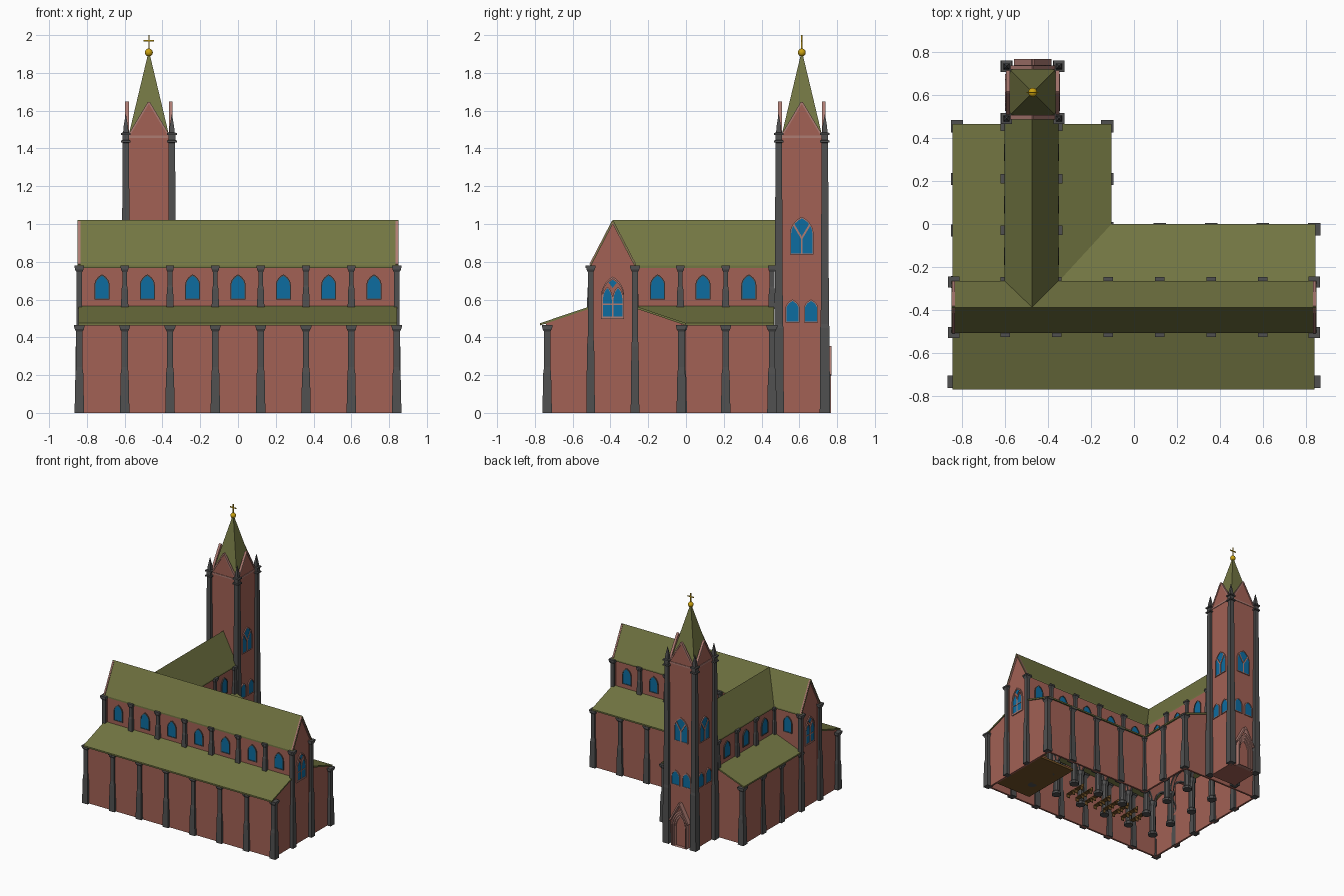
import bpy, bmesh, math
from mathutils import Vector

if "Cube" in bpy.data.objects:
    bpy.data.objects.remove(bpy.data.objects["Cube"])

COL = {"brick": (.36, .12, .09), "roof": (.17, .18, .055), "stone": (.08, .08, .08),
       "glass": (.004, .15, .35), "trim": (.42, .20, .17), "gold": (.6, .36, .005),
       "wood": (.17, .085, .02)}
MATS = {}
for k, c in COL.items():
    MATS[k] = bpy.data.materials.new(k)
    MATS[k].diffuse_color = (*c, 1)
parts = {}


def add(name, mat, verts, faces):
    v, f, _ = parts.setdefault(name, ([], [], mat))
    b = len(v)
    v.extend(verts)
    f.extend([[i + b for i in q] for q in faces])


def extrude(name, mat, polys, vec):
    """Solid from connected polygons pushed along vec."""
    verts, ids, faces, edges = [], {}, [], {}
    for p in polys:
        q = []
        for c in p:
            key = tuple(round(a, 5) for a in c)
            if key not in ids:
                ids[key] = len(verts)
                verts.append(Vector(c))
            q.append(ids[key])
        faces.append(q)
        for a, b in zip(q, q[1:] + q[:1]):
            edges.setdefault(frozenset((a, b)), []).append((a, b))
    n = len(verts)
    verts += [v + Vector(vec) for v in verts]
    faces += [[i + n for i in reversed(q)] for q in faces]
    faces += [[e[0][1], e[0][0], e[0][0] + n, e[0][1] + n] for e in edges.values() if len(e) == 1]
    add(name, mat, verts, faces)


def plate(name, mat, polys, o, t, d0, d1):
    """Upright (u, z) polygons at o; t = 0 front, 90 right, 180 back, 270 left."""
    t = math.radians(t)
    u, n = Vector((math.cos(t), math.sin(t), 0)), Vector((math.sin(t), -math.cos(t), 0))
    o = Vector((o[0], o[1], 0))
    extrude(name, mat, [[o + u * a + n * d0 + Vector((0, 0, z)) for a, z in p] for p in polys], n * (d1 - d0))


def loft(name, mat, x, y, prof, n=4):
    k = 1 / math.cos(math.pi / n)
    v = [(x + r * k * math.cos((i + .5) * math.tau / n), y + r * k * math.sin((i + .5) * math.tau / n), z)
         for z, r in prof for i in range(n)]
    f = [[j * n + i, j * n + (i + 1) % n, (j + 1) * n + (i + 1) % n, (j + 1) * n + i]
         for j in range(len(prof) - 1) for i in range(n)]
    add(name, mat, v, f + [list(range(n)), list(range(len(v) - n, len(v)))])


def box(name, mat, x0, x1, y0, y1, z0, z1):
    extrude(name, mat, [[(x0, y0, z0), (x1, y0, z0), (x1, y1, z0), (x0, y1, z0)]], (0, 0, z1 - z0))


def arch(w, z0, zs, zt, n=5, u=0):
    r = [(-w / 2 + w * math.cos(a), zs + (zt - zs) * math.sin(a) / math.sin(math.pi / 3))
         for a in (math.pi / 3 * i / n for i in range(n + 1))]
    pts = [(-w / 2, z0), (w / 2, z0)] + r + [(-a, z) for a, z in reversed(r[:-1])]
    return [(a + u, z) for a, z in pts]


def ring(outer, inner):
    m = len(outer)
    return [[outer[i], outer[(i + 1) % m], inner[(i + 1) % m], inner[i]] for i in range(m)]


def bar(a, b, w):
    d = (Vector(b) - Vector(a)).normalized() * w / 2
    n = Vector((-d.y, d.x))
    return [[tuple(Vector(a) + n), tuple(Vector(a) - n), tuple(Vector(b) - n), tuple(Vector(b) + n)]]


def lancet(o, t, w, z0, zs, zt, u=0, frame="stone"):
    plate("window_panes", "glass", [arch(w, z0, zs, zt, u=u)], o, t, -.004, .004)
    plate("window_frames_" + frame, frame, ring(arch(w + .012, z0 - .006, zs, zt + .008, u=u),
          arch(w, z0, zs, zt, u=u)), o, t, -.004, .008)


def pilaster(x, y, z0, z1, r=.022):
    h = z1 - z0
    loft("pilasters", "stone", x, y, [(z0, r * 1.15), (z0 + h * .45, r * .95), (z0 + h * .52, r * .75),
         (z1 - .035, r * .75), (z1 - .02, r * 1.15), (z1 - .014, r * 1.15), (z1 - .012, r * 1.3), (z1, r * 1.3)])


XS = [-.84 + .24 * i for i in range(8)]
YS = [-.27, -.03, .21, .455]
TX, TY = -.472, .613

# Outer walls and gable ends
for name, o, t, p in (
    ("south_wall", (0, -.74), 0, [(-.83, 0), (.83, 0), (.83, .475), (-.83, .475)]),
    ("north_wall", (0, -.02), 180, [(-.83, 0), (.125, 0), (.125, .475), (-.83, .475)]),
    ("wing_east_wall", (-.125, 0), 90, [(-.02, 0), (.45, 0), (.45, .475), (-.02, .475)]),
    ("east_gable_wall", (.835, 0), 90, [(-.74, 0), (-.02, 0), (-.02, .47), (0, .472), (-.27, .562), (-.27, .78),
     (-.388, 1.01), (-.505, .78), (-.505, .562), (-.77, .472), (-.74, .47)]),
    ("west_gable_wall", (-.835, 0), 270, [(-.45, 0), (.74, 0), (.74, .47), (.77, .472), (.505, .562), (.505, .78),
     (.388, 1.01), (.27, .78), (.27, .472), (-.45, .472)]),
    ("wing_gable_wall", (0, .455), 180, [(.125, 0), (.83, 0), (.83, .472), (.6, .562), (.6, .78),
     (.475, 1.01), (.355, .78), (.355, .562), (.125, .472)])):
    plate(name, "brick", [p], o, t, -.015, 0)


# Clerestory bays: arcade arch below, window above
def bay(o, t, L):
    c = [(.1 * math.cos(a), .28 + .13 * math.sin(a)) for a in (math.pi * i / 10 for i in range(11))]
    plate("clerestory_walls", "brick", [[(L / 2, .28)] + c + [(-L / 2, .28), (-L / 2, .785), (L / 2, .785)]],
          o, t, -.015, 0)
    band = [(a * 1.12, .28 + (z - .28) * 1.1) for a, z in c]
    plate("arcade_arches", "stone", [[c[i], c[i + 1], band[i + 1], band[i]] for i in range(10)], o, t, -.022, .007)
    lancet(o, t, .068, .605, .675, .725)


for i in range(7):
    x = XS[i] + .12
    bay((x, -.5), 0, .24)
    if i != 1:
        bay((x, -.275), 180, .24)
for a, b in zip(YS, YS[1:]):
    bay((-.597, (a + b) / 2), 270, b - a)
    bay((-.358, (a + b) / 2), 90, b - a)

# Pilasters and interior columns
COLUMN = [(0, .034), (.02, .034), (.03, .024), (.25, .022), (.265, .032), (.29, .032)]
for i, x in enumerate(XS):
    end = i in (0, 7)
    pilaster(x, -.735, 0, .465)
    for y in (-.505, -.27):
        pilaster(x, y, 0 if end else .56, .78, .02 if end else .017)
        if not end:
            loft("columns", "stone", x, y + (.012 if y < -.4 else -.012), COLUMN, 8)
    if i > 3:
        pilaster(x, -.025, 0, .465)
for y in YS[1:]:
    for x in (-.6, -.355):
        pilaster(x, y, .55, .78, .017)
        if y < .4:
            loft("columns", "stone", x, y, COLUMN, 8)
for y in YS:
    pilaster(-.825, y, 0, .465)
for y in (-.02, .21, .455):
    pilaster(-.125, y, 0, .465)

# Roofs
E, W = .475, .567
for name, p in (
    ("nave_roof_south", [(-.85, -.388, 1.02), (.85, -.388, 1.02), (.85, -.508, .78), (-.85, -.508, .78)]),
    ("nave_roof_north", [(-.85, -.388, 1.02), (.85, -.388, 1.02), (.85, -.265, .78), (-.85, -.265, .78)]),
    ("wing_roof_west", [(-.475, -.388, 1.02), (-.475, .49, 1.02), (-.603, .49, .78), (-.603, -.265, .78)]),
    ("wing_roof_east", [(-.475, -.388, 1.02), (-.475, .49, 1.02), (-.352, .49, .78), (-.352, -.265, .78)]),
    ("aisle_roof_south", [(-.845, -.772, E), (.842, -.772, E), (.842, -.5, W), (-.845, -.5, W)]),
    ("aisle_roof_north", [(-.355, -.272, W), (.845, -.272, W), (.845, 0, E), (-.105, 0, E)]),
    ("wing_aisle_roof_east", [(-.355, -.272, W), (-.105, 0, E), (-.105, .465, E), (-.355, .465, W)]),
    ("wing_aisle_roof_west", [(-.6, -.272, W), (-.6, .465, W), (-.845, .465, E), (-.845, -.272, E)])):
    extrude(name, "roof", [p], (0, 0, -.012))

# Main gable windows and edge trim
for o, t in (((.835, -.388), 90), ((-.835, -.388), 270)):
    for s in (-1, 1):
        lancet(o, t, .046, .51, .6, .66, u=s * .028, frame="trim")
        plate("gable_trim", "trim", bar((s * .118, .785), (0, 1.012), .012), o, t, 0, .012)
    plate("window_panes", "glass", [[(0, .662), (.022, .69), (0, .705), (-.022, .69)]], o, t, -.004, .004)
    plate("gable_window_surround", "trim", ring(arch(.122, .498, .62, .722), arch(.11, .504, .62, .71)), o, t, 0, .008)
    plate("gable_window_surround", "trim", bar((-.055, .575), (.055, .575), .006), o, t, 0, .008)

# Tower body, corner buttresses with pinnacles, gables, spire
box("tower_body", "brick", TX - .12, TX + .12, TY - .12, TY + .12, 0, 1.465)
loft("tower_cornice", "trim", TX, TY, [(1.455, .124), (1.468, .124)])
for sx in (-1, 1):
    for sy in (-1, 1):
        loft("tower_buttresses", "stone", TX + sx * .122, TY + sy * .122,
             [(0, .027), (.45, .025), (.47, .022), (1.43, .017), (1.432, .026), (1.442, .026), (1.444, .018),
              (1.47, .018), (1.472, .026), (1.482, .026), (1.484, .014), (1.515, .012), (1.58, .001)])
for t in (0, 90, 180, 270):
    a = math.radians(t)
    o = (TX + .12 * math.sin(a), TY - .12 * math.cos(a))
    plate("tower_gables", "brick", [[(-.108, 1.46), (.108, 1.46), (0, 1.645)]], o, t, -.012, 0)
    for s in (-1, 1):
        plate("tower_gable_trim", "trim", bar((s * .106, 1.468), (0, 1.645), .01), o, t, -.014, .005)
    if t:
        for s in (-1, 1):
            lancet(o, t, .064, .485, .55, .592, u=s * .049, frame="trim")
            plate("tower_window_tracery", "trim", bar((0, .925), (s * .045, 1.0), .01), o, t, 0, .008)
        lancet(o, t, .112, .845, .95, 1.03, frame="trim")
        plate("tower_window_tracery", "trim", bar((0, .845), (0, .93), .01), o, t, 0, .008)
loft("spire", "roof", TX, TY, [(1.465, .108), (1.91, .002)])

# Portal: stepped arches under a small gable
o = (TX, TY + .12)
plate("portal_door", "brick", [arch(.08, 0, .15, .235)], o, 180, 0, .006)
for w, h, d in ((.08, .235, .014), (.1, .255, .024), (.12, .275, .034)):
    plate("portal_arches", "trim", ring(arch(w + .02, 0, .15, h + .02), arch(w, 0, .15, h)), o, 180, 0, d)
for s in (-1, 1):
    plate("portal_gable", "trim", bar((s * .082, .2), (0, .35), .012), o, 180, 0, .036)

# Ball and cross
loft("cross", "gold", TX, TY, [(1.9, .003), (2.0, .003)])
box("cross", "gold", TX - .028, TX + .028, TY - .003, TY + .003, 1.967, 1.974)
bpy.ops.mesh.primitive_uv_sphere_add(segments=20, ring_count=12, radius=.021, location=(TX, TY, 1.908))
ball = bpy.context.object
ball.name = "spire_ball"
ball.data.materials.append(MATS["gold"])
bpy.ops.object.shade_smooth()

# Interior: pews and altar platform
for i in range(8):
    x = -.38 + .09 * i
    for y in (-.435, -.34):
        box("pews", "wood", x, x + .03, y - .036, y + .036, .025, .031)
        box("pews", "wood", x - .005, x, y - .036, y + .036, .025, .06)
        for s in (-.034, .028):
            box("pews", "wood", x, x + .028, y + s, y + s + .006, 0, .025)
box("altar_platform", "wood", .5, .82, -.65, -.13, 0, .018)
box("altar", "stone", .66, .71, -.44, -.34, .018, .08)

# Turn the collected parts into objects
for name, (v, f, mat) in parts.items():
    me = bpy.data.meshes.new(name)
    me.from_pydata([tuple(c) for c in v], [], f)
    bm = bmesh.new()
    bm.from_mesh(me)
    bmesh.ops.recalc_face_normals(bm, faces=bm.faces)
    bm.to_mesh(me)
    bm.free()
    me.materials.append(MATS[mat])
    bpy.context.collection.objects.link(bpy.data.objects.new(name, me))

for m in bpy.data.materials:
    if m.users and not m.is_grease_pencil:
        m.use_nodes = True
        m.node_tree.nodes["Principled BSDF"].inputs["Base Color"].default_value = m.diffuse_color
